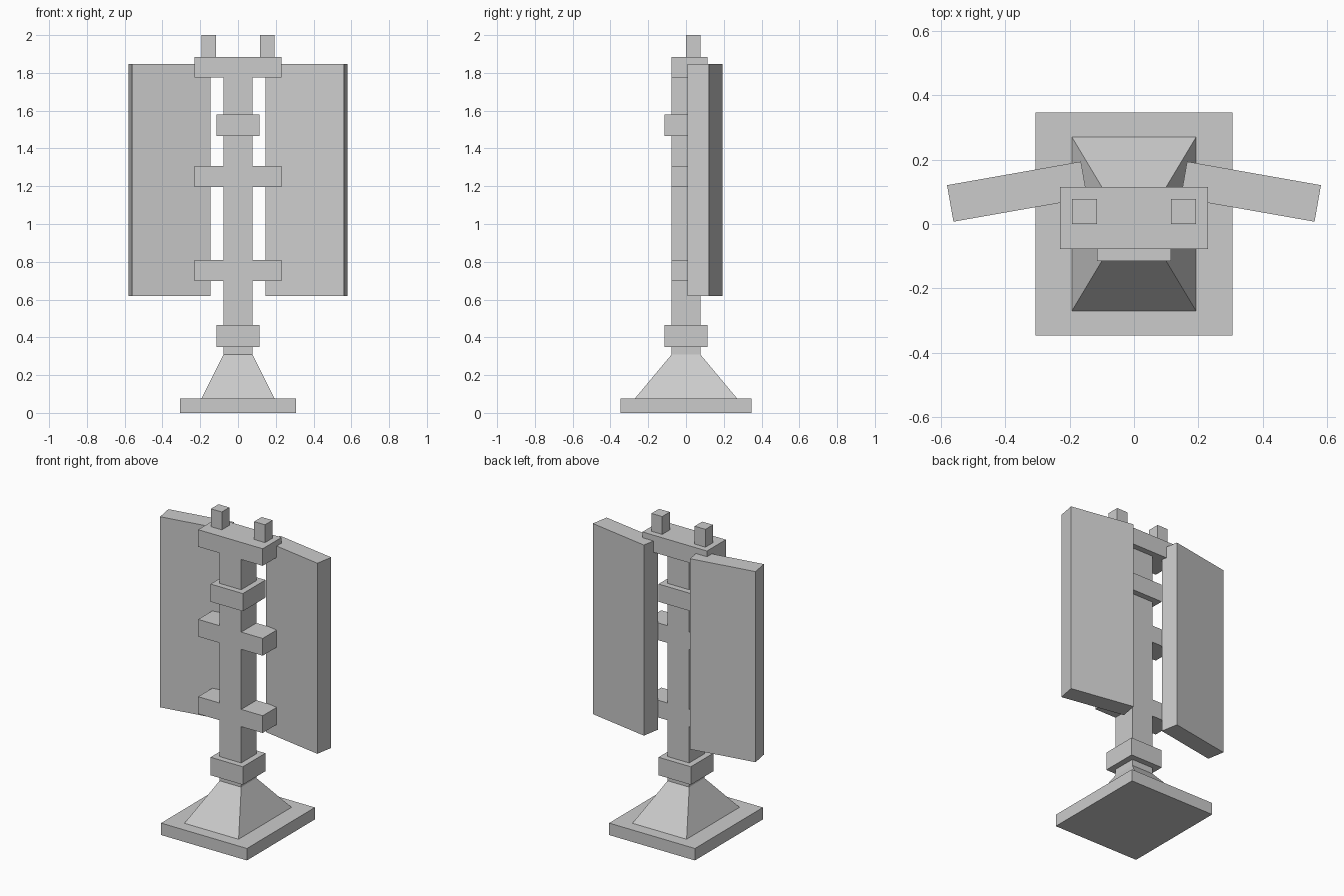
import bpy, bmesh, math

if "Cube" in bpy.data.objects:
    bpy.data.objects.remove(bpy.data.objects["Cube"])


def box(name, x, y, z, rot=0.0):
    """Box from (min, max) ranges, optionally turned about its vertical axis."""
    bm = bmesh.new()
    bmesh.ops.create_cube(bm, size=1)
    bmesh.ops.scale(bm, vec=(x[1] - x[0], y[1] - y[0], z[1] - z[0]), verts=bm.verts)
    me = bpy.data.meshes.new(name)
    bm.to_mesh(me)
    bm.free()
    ob = bpy.data.objects.new(name, me)
    ob.location = (sum(x) / 2, sum(y) / 2, sum(z) / 2)
    ob.rotation_euler.z = rot
    bpy.context.collection.objects.link(ob)
    return ob


P = 0.077   # post half width
C = 0.115   # collar half width

# Base plate
box("base_plate", (-0.306, 0.306), (-0.346, 0.346), (0, 0.077))

# Tapered foot: a box whose top face is narrowed to the post
foot = box("tapered_foot", (-0.193, 0.193), (-0.27, 0.27), (0.077, 0.308))
for v in foot.data.vertices:
    if v.co.z > 0:
        v.co.x = math.copysign(P, v.co.x)
        v.co.y = math.copysign(P, v.co.y)

# Post with two collars
box("post", (-P, P), (-P, P), (0.308, 1.777))
box("lower_collar", (-C, C), (-C, C), (0.348, 0.464))
box("upper_collar", (-C, C), (-C, C), (1.466, 1.58))

# Cross arms and the deeper top bar
for name, z in (("lower_arm", 0.698), ("middle_arm", 1.196)):
    box(name, (-0.23, 0.23), (-P, P), (z, z + 0.111))
box("top_bar", (-0.23, 0.23), (-P, C), (1.775, 1.885))

# Mirrored pegs and angled panels
for side, s in (("left", -1), ("right", 1)):
    cx = s * 0.154
    box(side + "_peg", (cx - 0.0385, cx + 0.0385), (0, P), (1.885, 2.0))
    cx = s * 0.3625
    box(side + "_panel", (cx - 0.211, cx + 0.211), (0.043, 0.158),
        (0.62, 1.848), -s * math.radians(10))
